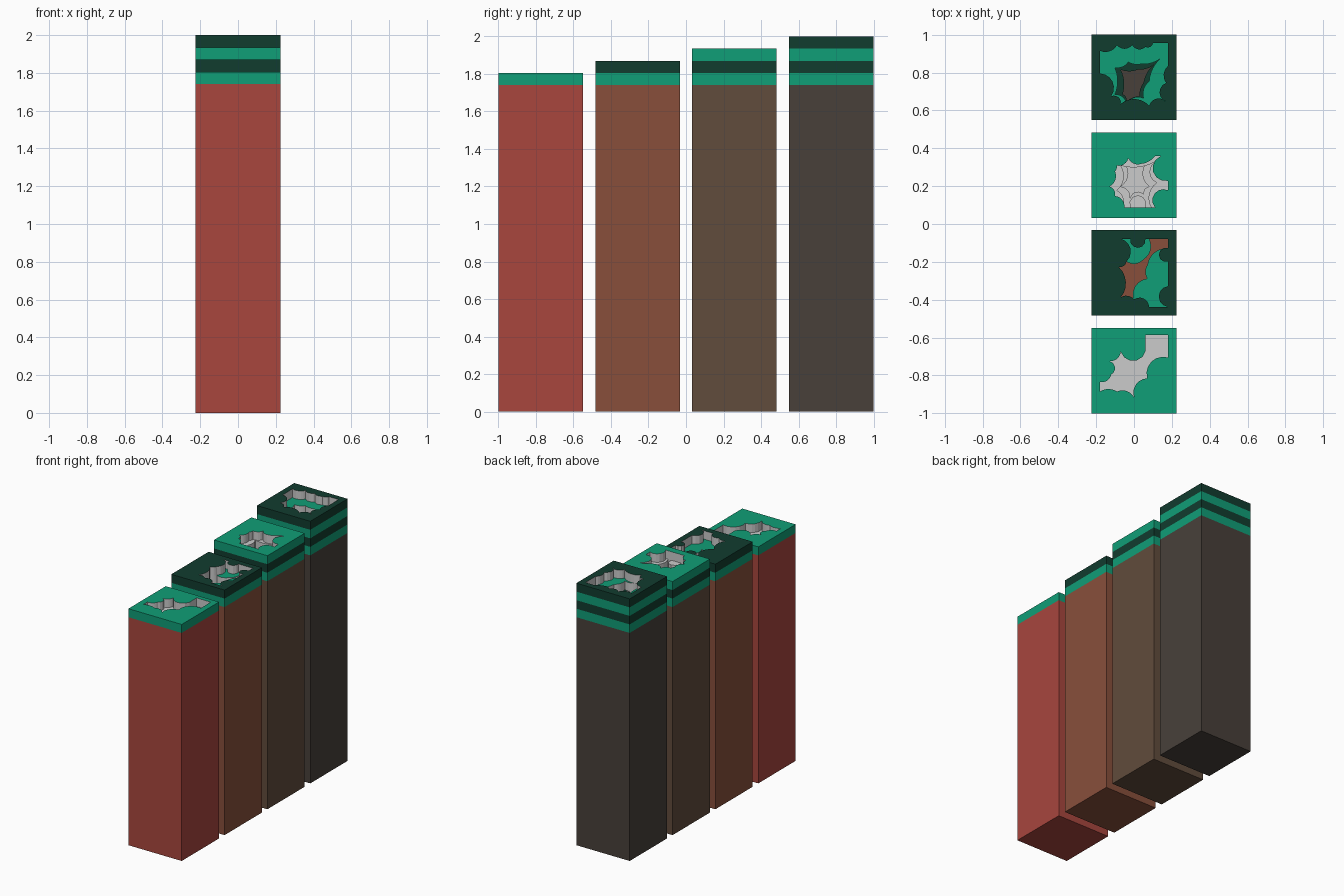
import bpy, bmesh
from mathutils import Vector
from math import sin, cos, atan

if "Cube" in bpy.data.objects:
    bpy.data.objects.remove(bpy.data.objects["Cube"])

H, BASE, STEP = 0.225, 1.74, 0.065


def material(name, rgb):
    m = bpy.data.materials.new(name)
    m.diffuse_color = (*rgb, 1)
    m.use_nodes = True
    m.node_tree.nodes["Principled BSDF"].inputs["Base Color"].default_value = m.diffuse_color
    return m


def scalloped(pts, segs=6):
    """Clockwise outline in hundredths; each point's third value bows the next edge inward."""
    out = []
    for i, (x, y, b) in enumerate(pts):
        p = Vector((x, y)) / 100
        q = Vector(pts[(i + 1) % len(pts)][:2]) / 100
        if b == 0:
            out.append(p)
            continue
        d = q - p
        n = Vector((d.y, -d.x))
        a = 2 * atan(2 * b)              # half angle of the arc
        r = 0.5 / sin(a)
        for k in range(segs):
            t = -a + 2 * a * k / segs
            out.append(p + d * (0.5 + r * sin(t)) + n * (r * (cos(t) - cos(a))))
    return out


def finish(name, bm, mats):
    bmesh.ops.recalc_face_normals(bm, faces=bm.faces)
    me = bpy.data.meshes.new(name)
    bm.to_mesh(me)
    bm.free()
    for m in mats:
        me.materials.append(m)
    bpy.context.collection.objects.link(bpy.data.objects.new(name, me))


def post(name, cy, mat, grey_top):
    bm = bmesh.new()
    bmesh.ops.create_cube(bm, size=1)
    for v in bm.verts:
        v.co = (v.co.x * 2 * H, v.co.y * 2 * H + cy, (v.co.z + 0.5) * BASE)
    bm.normal_update()
    for f in bm.faces:
        f.material_index = int(grey_top and f.normal.z > 0.5)
    finish(name, bm, [mat, cut])


def slab(name, cy, z, mat, hole, grey_top):
    bm = bmesh.new()
    edges = []
    for loop in ([Vector(p) for p in ((-H, -H), (H, -H), (H, H), (-H, H))], scalloped(hole)):
        vs = [bm.verts.new((p.x, p.y + cy, z)) for p in loop]
        edges += [bm.edges.new((vs[i - 1], vs[i])) for i in range(len(vs))]
    bmesh.ops.triangle_fill(bm, edges=edges, use_beauty=True, use_dissolve=False)
    ext = bmesh.ops.extrude_face_region(bm, geom=bm.faces[:], use_keep_orig=True)
    for v in ext["geom"]:
        if isinstance(v, bmesh.types.BMVert):
            v.co.z += STEP
    bmesh.ops.recalc_face_normals(bm, faces=bm.faces)
    for f in bm.faces:
        c = f.calc_center_median()
        wall = abs(f.normal.z) < 0.5 and max(abs(c.x), abs(c.y - cy)) < H - 0.005
        f.material_index = int(wall or (grey_top and f.normal.z > 0.5))
    finish(name, bm, [mat, cut])


cut = material("cut_grey", (0.8, 0.8, 0.8))
green = material("green", (0.005, 0.342, 0.184))
dark = material("dark_green", (0.0056, 0.045, 0.028))

# Cut-outs for each post, lowest layer first
holes_1 = [[(6, 19, 0), (18, 19, 0), (18, 7, .3), (7, -4, .25), (0, -14, .2), (-9, -11, .15),
            (-18, -11, 0), (-18, -6, .2), (-12, -2, .35), (-13, 5, .2), (-7, 10, .5), (6, 14, 0)]]
holes_2 = [[(8, 18, 0), (18, 18, 0), (18, 13, .2), (7, 4, .15), (7, -3, .25), (0, -15, .2),
            (-7, -13, .2), (-8, 3, .1), (-4, 6, .2), (5, 7, .2)],
           [(-7, 18, 0), (-2, 18, .6), (6, 18, 0), (18, 18, 0), (18, 13, .7), (18, 6, 0),
            (18, -7, .45), (18, -18, 0), (8, -18, .3), (0, -14, .2), (-7, -13, .2),
            (-8, 3, .2), (-4, 6, .3)]]
holes_3 = [[(-4, 5, .1), (6, 6, .2), (8, -6, .2), (5, -10, .3), (-2, -12, .2), (-7, -6, .2)],
           [(-7, 5, .1), (11, 7, .3), (12, -4, .2), (9, -17, 0), (6, -17, .8), (-2, -17, 0),
            (-6, -17, .2), (-9, -8, .2)],
           [(-3, 9, .2), (4, 6, .1), (11, 10, 0), (14, 10, .45), (18, -3, 0), (18, -8, .4),
            (11, -17, 0), (-5, -17, .2), (-10, -11, .2), (-13, -6, .2), (-10, 2, .1), (-9, 5, .2)]]
inner = [(-7, 4, .1), (2, 4, .1), (11, 7, .1), (5, -3, .1), (3, -10, .1), (-4, -13, .2),
         (-6, -9, .1)]
holes_4 = [inner, inner,
           [(-10, 5, .15), (-3, 8, .1), (4, 7, .1), (14, 10, .1), (8, -2, .15), (5, -11, .2),
            (-4, -14, .2), (-10, -9, .1)],
           [(-18, 14, .2), (-9, 17, .25), (-1, 17, .25), (6, 16, .25), (10, 18, 0), (18, 18, 0),
            (18, 6, .2), (17, -3, .35), (17, -13, .3), (8, -15, .2), (-7, -14, .3),
            (-12, -10, .3), (-18, 2, 0)]]

# Four posts, each one layer taller than the last
posts = [(-0.775, (0.392, 0.061, 0.048), holes_1), (-0.258, (0.246, 0.078, 0.044), holes_2),
         (0.258, (0.12, 0.072, 0.045), holes_3), (0.775, (0.065, 0.051, 0.042), holes_4)]
for i, (cy, rgb, holes) in enumerate(posts, 1):
    odd = i % 2 == 1
    post(f"post_{i}", cy, material(f"post_{i}_colour", rgb), odd)
    for k, hole in enumerate(holes):
        slab(f"post_{i}_layer_{k + 1}", cy, BASE + k * STEP, dark if k % 2 else green, hole,
             odd and k < len(holes) - 1)
